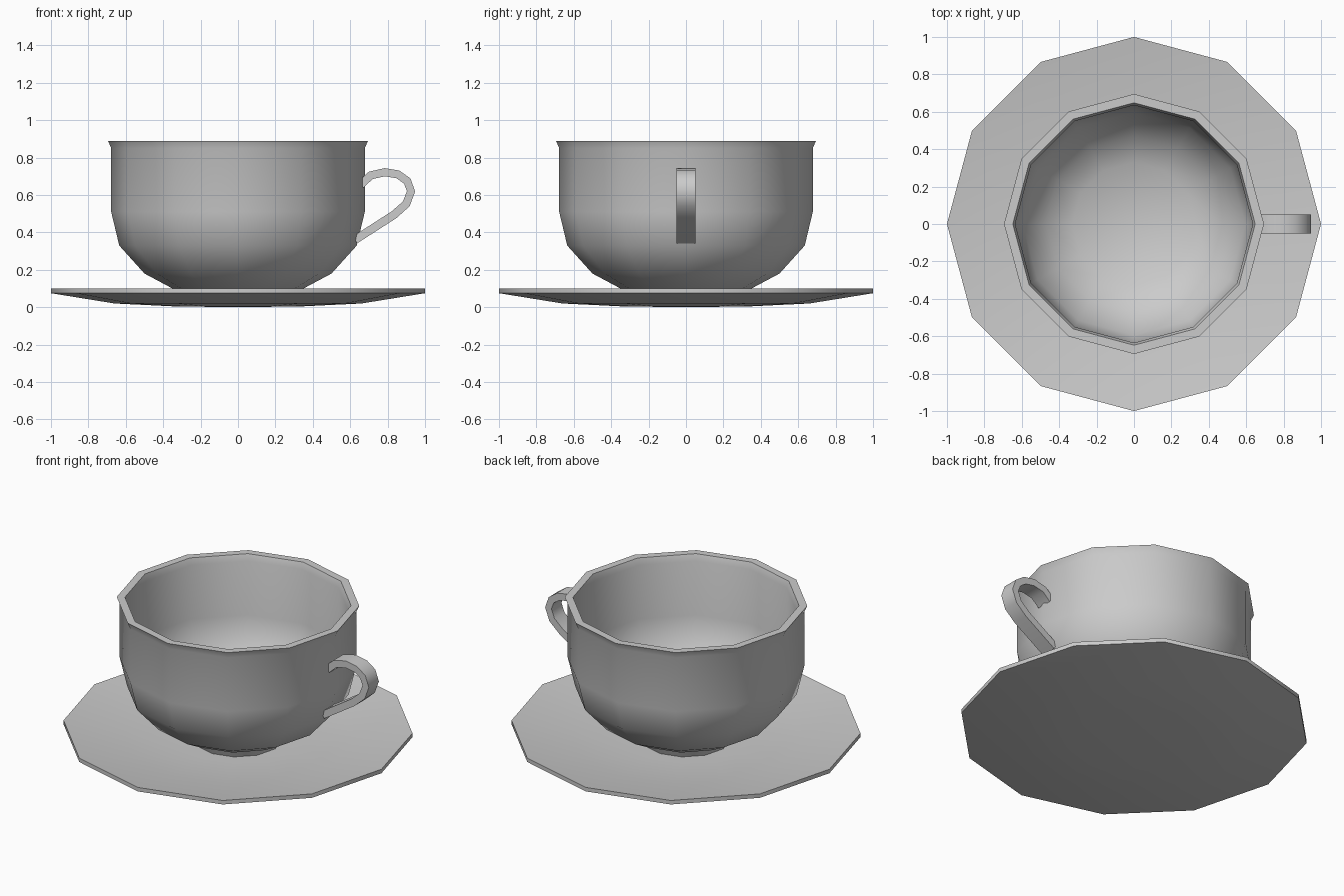
import bpy, bmesh
from math import cos, sin, radians, pi
from mathutils import Vector

if "Cube" in bpy.data.objects:
    bpy.data.objects.remove(bpy.data.objects["Cube"])

SIDES = 12


def finish(name, bm, angle):
    bmesh.ops.recalc_face_normals(bm, faces=bm.faces)
    mesh = bpy.data.meshes.new(name)
    bm.to_mesh(mesh)
    bm.free()
    ob = bpy.data.objects.new(name, mesh)
    bpy.context.collection.objects.link(ob)
    bpy.ops.object.select_all(action='DESELECT')
    ob.select_set(True)
    bpy.context.view_layer.objects.active = ob
    bpy.ops.object.shade_smooth_by_angle(angle=radians(angle))
    return ob


def lathe(name, profile, angle=32):
    """Revolve a closed-at-the-axis (radius, z) profile in 12 sides."""
    bm = bmesh.new()
    rings = []
    for r, z in profile:
        if r == 0:
            rings.append([bm.verts.new((0, 0, z))] * SIDES)
        else:
            rings.append([bm.verts.new((r * cos(2 * pi * i / SIDES), r * sin(2 * pi * i / SIDES), z))
                          for i in range(SIDES)])
    for a, b in zip(rings, rings[1:]):
        for i in range(SIDES):
            j = (i + 1) % SIDES
            bm.faces.new(dict.fromkeys((a[i], a[j], b[j], b[i])))
    return finish(name, bm, angle)


# Saucer: shallow dish with a thin vertical edge
lathe("saucer", [(0, 0), (0.35, 0.005), (0.66, 0.02), (1, 0.075),
                 (1, 0.10), (0.66, 0.045), (0.35, 0.03), (0, 0.03)])

# Foot ring under the bowl
lathe("cup_foot", [(0, 0.02), (0.255, 0.02), (0.285, 0.095), (0, 0.095)])

# Bowl: outside wall, flared lip, then inside wall
lathe("cup_bowl", [(0, 0.075), (0.29, 0.075), (0.35, 0.10), (0.50, 0.18),
                   (0.635, 0.33), (0.678, 0.51), (0.678, 0.85), (0.695, 0.89),
                   (0.648, 0.89), (0.635, 0.85), (0.635, 0.51), (0.595, 0.35),
                   (0.47, 0.21), (0.33, 0.135), (0, 0.11)], 35)

# Handle: flat strap swept along a curved path in the xz plane
path = [Vector(p) for p in [(0.655, 0.655), (0.71, 0.705), (0.785, 0.722), (0.855, 0.71),
                            (0.905, 0.675), (0.925, 0.62), (0.90, 0.553), (0.835, 0.495),
                            (0.625, 0.36)]]
bm = bmesh.new()
sections = []
for i, p in enumerate(path):
    t = (path[min(i + 1, len(path) - 1)] - path[max(i - 1, 0)]).normalized()
    n = Vector((-t.y, t.x)) * 0.022
    sections.append([bm.verts.new((p.x + s * n.x, y, p.y + s * n.y))
                     for s, y in ((1, -0.05), (1, 0.05), (-1, 0.05), (-1, -0.05))])
for a, b in zip(sections, sections[1:]):
    for k in range(4):
        m = (k + 1) % 4
        bm.faces.new((a[k], a[m], b[m], b[k]))
bm.faces.new(sections[0])
bm.faces.new(sections[-1])
finish("cup_handle", bm, 45)
